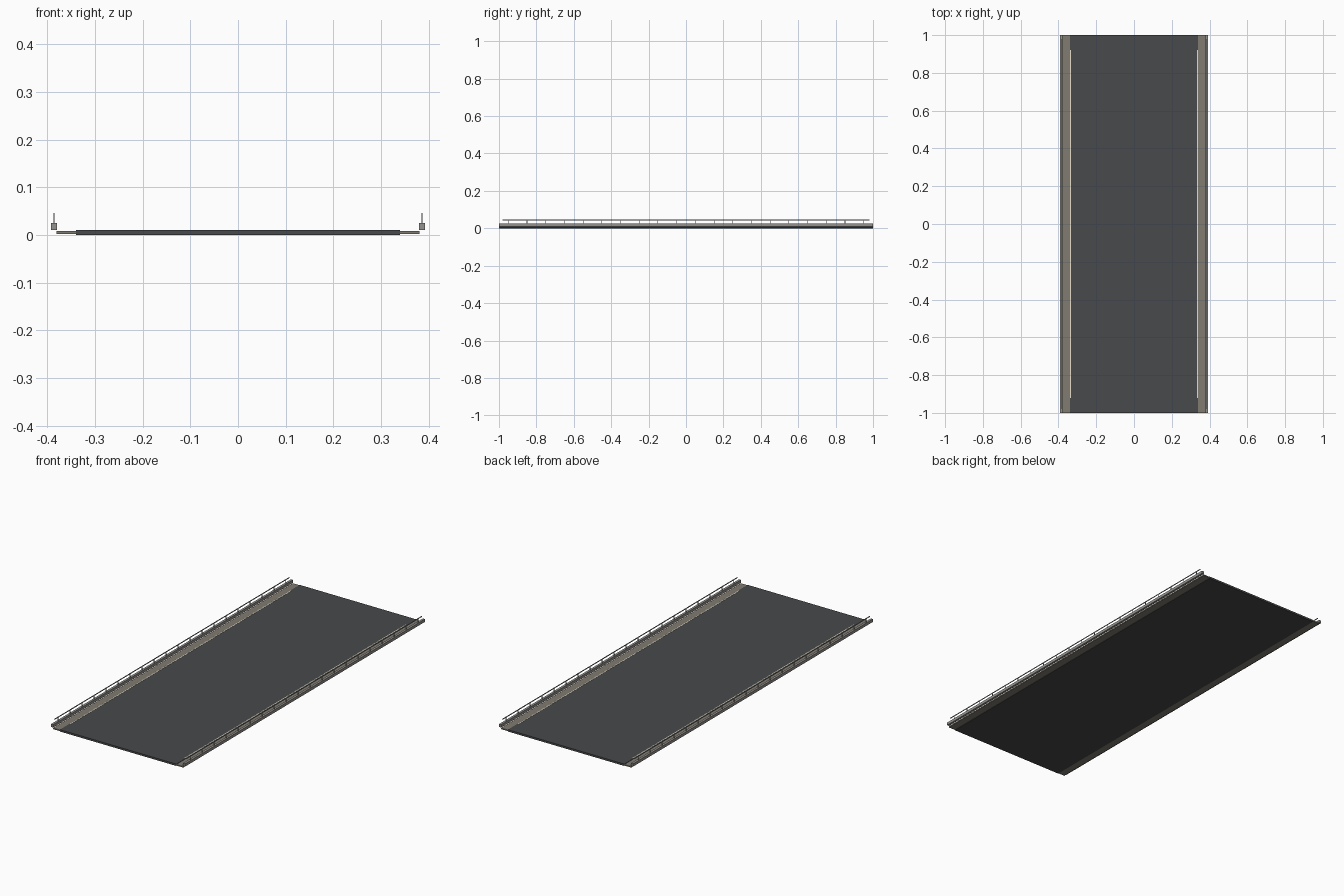
import bpy

if "Cube" in bpy.data.objects:
    bpy.data.objects.remove(bpy.data.objects["Cube"])


def material(name, rgb):
    m = bpy.data.materials.new(name)
    m.diffuse_color = (*rgb, 1)
    m.use_nodes = True
    m.node_tree.nodes["Principled BSDF"].inputs["Base Color"].default_value = m.diffuse_color
    return m


asphalt = material("asphalt", (0.065, 0.067, 0.07))
gravel = material("gravel", (0.22, 0.20, 0.165))
concrete = material("concrete", (0.30, 0.29, 0.27))
steel = material("steel", (0.33, 0.34, 0.35))
paint = material("paint", (0.80, 0.74, 0.60))


def box(name, x, y, z, mat):
    """Box from (min, max) ranges on each axis."""
    bpy.ops.mesh.primitive_cube_add(size=1, location=[(a + b) / 2 for a, b in (x, y, z)])
    o = bpy.context.object
    o.name = name
    o.scale = [b - a for a, b in (x, y, z)]
    bpy.ops.object.transform_apply(location=True, rotation=False, scale=True)
    o.data.materials.append(mat)
    return o


def mirror(o):
    # origin sits at the world centre, so this makes the opposite side
    o.modifiers.new("mirror", "MIRROR").use_axis[0] = True


# Road slab
box("road_deck", (-0.34, 0.34), (-1, 1), (0, 0.01), asphalt)

# Shoulders, edge lines and kerb barriers
mirror(box("shoulder", (0.338, 0.38), (-1, 1), (0.002, 0.008), gravel))
mirror(box("edge_line", (0.333, 0.338), (-0.92, 0.92), (0.0098, 0.0108), paint))
mirror(box("kerb_barrier", (0.3795, 0.3915), (-1, 1), (0.0105, 0.0255), concrete))

# Guard rail on evenly spaced posts
mirror(box("guard_rail", (0.3842, 0.3872), (-0.98, 0.98), (0.0425, 0.0465), steel))
post = box("rail_post", (0.3845, 0.3865), (-0.9515, -0.9485), (0.025, 0.0445), steel)
arr = post.modifiers.new("row", "ARRAY")
arr.count = 20
arr.use_relative_offset = False
arr.use_constant_offset = True
arr.constant_offset_displace = (0, 0.1, 0)
mirror(post)
